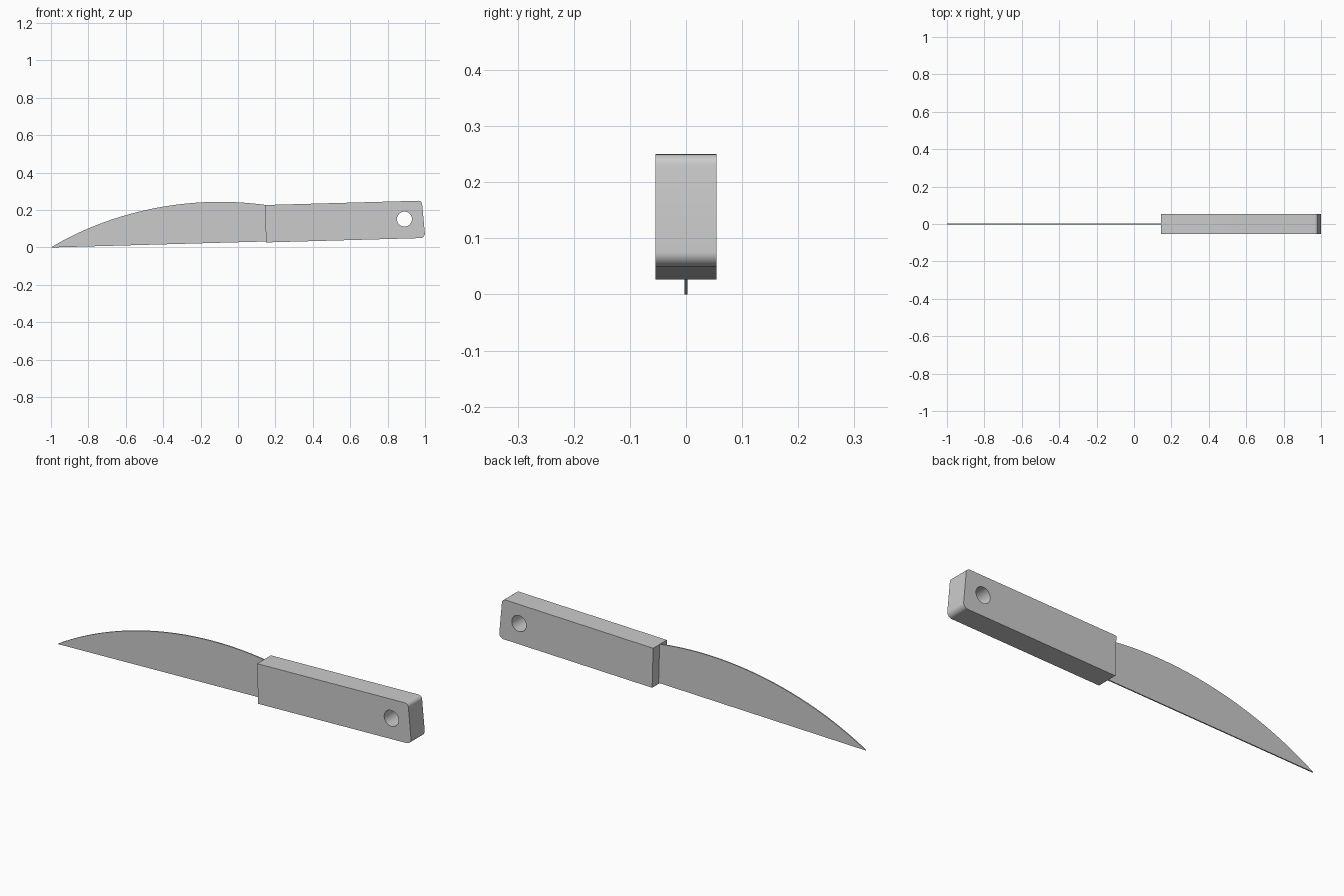
import bpy
import math
from mathutils import Vector
from mathutils.geometry import interpolate_bezier

cube = bpy.data.objects.get("Cube")
if cube:
    bpy.data.objects.remove(cube, do_unlink=True)

grey = bpy.data.materials.new("plain_grey")
grey.use_nodes = True
grey.diffuse_color = (0.6, 0.6, 0.6, 1)
grey.node_tree.nodes["Principled BSDF"].inputs["Base Color"].default_value = (0.6, 0.6, 0.6, 1)


def plate(name, outlines, thickness):
    """Extrude closed x-z outlines along y; inner outlines become holes."""
    curve = bpy.data.curves.new(name, "CURVE")
    curve.dimensions = "2D"
    curve.fill_mode = "BOTH"
    curve.extrude = thickness / 2
    for outline in outlines:
        spline = curve.splines.new("POLY")
        spline.points.add(len(outline) - 1)
        for point, (x, z) in zip(spline.points, outline):
            point.co = (x, z, 0, 1)
        spline.use_cyclic_u = True
    obj = bpy.data.objects.new(name, curve)
    bpy.context.collection.objects.link(obj)
    obj.rotation_euler.x = math.pi / 2
    bpy.ops.object.select_all(action="DESELECT")
    obj.select_set(True)
    bpy.context.view_layer.objects.active = obj
    bpy.ops.object.convert(target="MESH")
    obj = bpy.context.object
    # Join the caps to the rim
    bpy.ops.object.mode_set(mode="EDIT")
    bpy.ops.mesh.select_all(action="SELECT")
    bpy.ops.mesh.remove_doubles(threshold=0.0001)
    bpy.ops.mesh.normals_make_consistent(inside=False)
    bpy.ops.object.mode_set(mode="OBJECT")
    obj.data.materials.clear()
    obj.data.materials.append(grey)
    bpy.ops.object.shade_smooth_by_angle(angle=math.radians(30))
    return obj


def arc(cx, cz, radius, start, end, steps):
    angles = [math.radians(start + (end - start) * i / steps) for i in range(steps + 1)]
    return [(cx + radius * math.cos(a), cz + radius * math.sin(a)) for a in angles]


# Thin blade: straight lower edge, arched spine
spine = interpolate_bezier(Vector((-1, 0)), Vector((-0.72, 0.17)),
                           Vector((-0.3, 0.29)), Vector((0.15, 0.227)), 40)
plate("blade", [[(p.x, p.y) for p in spine] + [(0.15, 0.032)]], 0.006)

# Handle, slightly tilted: rounded butt end and a round hanging hole
length, height, tilt = 0.85, 0.2, math.radians(1.6)


def tilted(points):
    c, s = math.cos(tilt), math.sin(tilt)
    return [(0.15 + x * c - z * s, 0.027 + x * s + z * c) for x, z in points]


body = [(0, height), (0, 0)]
body += arc(length - 0.025, 0.025, 0.025, -90, 0, 8)
body += arc(length - 0.03, height - 0.02, 0.02, 0, 90, 8)
# Ease the butt so its upper end leans inward a little
hole = arc(0.743, 0.104, 0.04, 0, 348.75, 31)
plate("handle", [tilted(body), tilted(hole)], 0.109)
